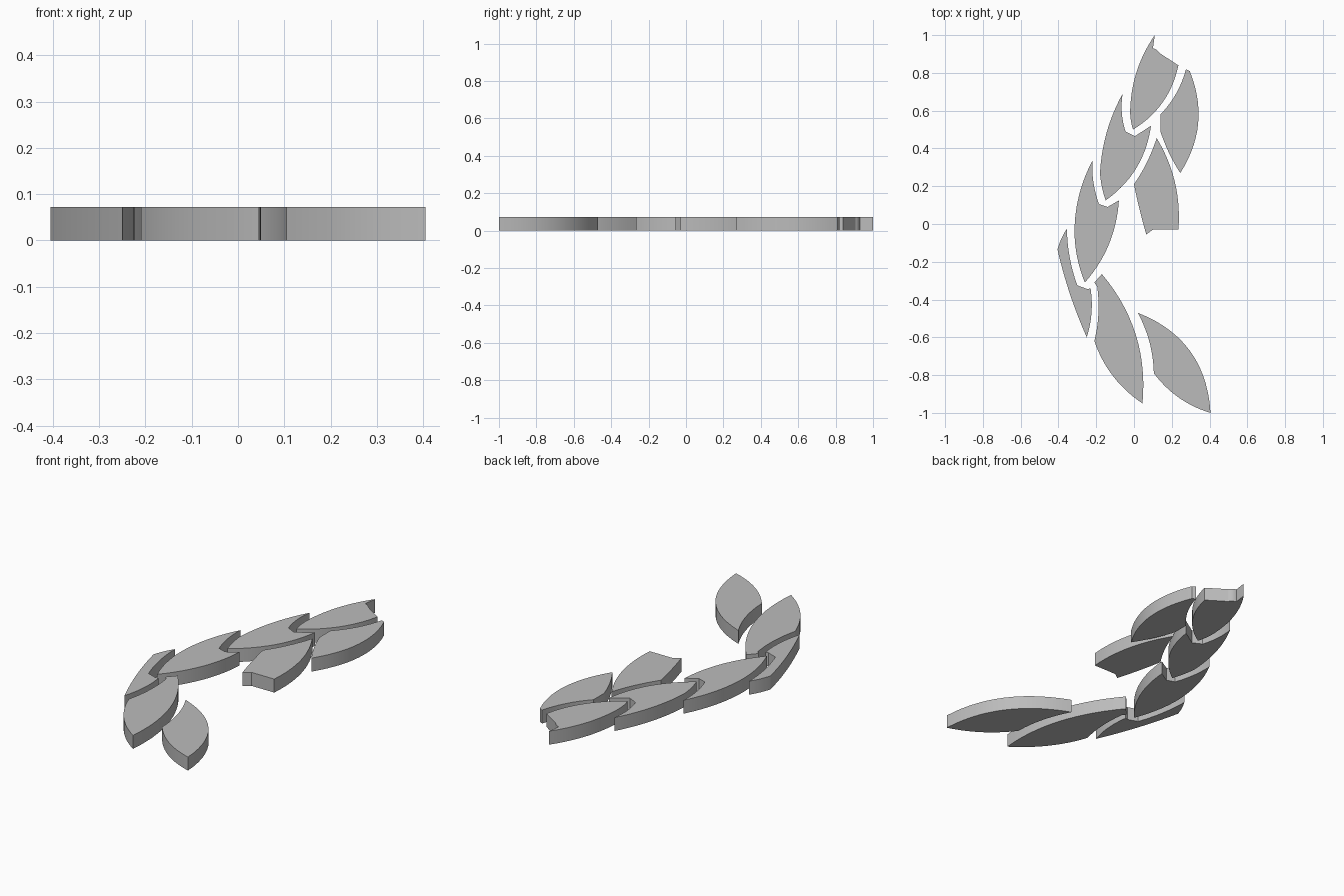
import bpy
import bmesh
from mathutils import Vector

THICKNESS = 0.072
STEPS = 14

cube = bpy.data.objects.get("Cube")
if cube:
    bpy.data.objects.remove(cube, do_unlink=True)

# Single plain grey
grey = bpy.data.materials.new("light grey")
grey.use_nodes = True
colour = (0.5, 0.5, 0.5, 1)
grey.diffuse_color = colour
grey.node_tree.nodes["Principled BSDF"].inputs["Base Color"].default_value = colour


def outline(corners):
    """Join corners (x, y, bulge) counter-clockwise; bulge swells the edge that follows."""
    points = []
    for i, (x, y, bulge) in enumerate(corners):
        start = Vector((x, y))
        end = Vector(corners[(i + 1) % len(corners)][:2])
        along = end - start
        outward = Vector((along.y, -along.x)).normalized()
        steps = STEPS if bulge else 1
        for k in range(steps):
            t = k / steps
            points.append(start + along * t + outward * (4 * bulge * t * (1 - t)))
    return points


def leaf(name, *corners):
    """Extrude a leaf outline into a flat plate standing on the ground."""
    bm = bmesh.new()
    base = bm.faces.new([bm.verts.new((p.x, p.y, 0)) for p in outline(corners)])
    top = bmesh.ops.extrude_face_region(bm, geom=[base], use_keep_orig=True)["geom"]
    raised = [v for v in top if isinstance(v, bmesh.types.BMVert)]
    bmesh.ops.translate(bm, verts=raised, vec=(0, 0, THICKNESS))
    bmesh.ops.recalc_face_normals(bm, faces=bm.faces)
    mesh = bpy.data.meshes.new(name)
    bm.to_mesh(mesh)
    bm.free()
    mesh.materials.append(grey)
    obj = bpy.data.objects.new(name, mesh)
    bpy.context.collection.objects.link(obj)
    bpy.ops.object.select_all(action="DESELECT")
    obj.select_set(True)
    bpy.context.view_layer.objects.active = obj
    bpy.ops.object.shade_smooth_by_angle(angle=0.4)


# Outer row, from the back tip forwards
leaf("back_tip_leaf", (.11, 1, .03), (-.02, .61, .005), (-.005, .5, .045),
     (.235, .84, 0), (.135, .905, .005), (.1, .93, 0))
leaf("upper_outer_leaf", (-.06, .69, .025), (-.18, .27, .005), (-.15, .125, .05),
     (.09, .52, 0), (.005, .465, 0), (-.045, .49, -.012))
leaf("middle_outer_leaf", (-.22, .335, .025), (-.315, -.05, .012), (-.26, -.31, .04),
     (-.08, .125, 0), (-.14, .09, 0), (-.185, .105, -.012))
leaf("narrow_outer_leaf", (-.355, -.025, .005), (-.405, -.135, .012), (-.25, -.6, .015),
     (-.23, -.34, 0), (-.245, -.345, 0), (-.3, -.325, -.013))

# Inner row
leaf("upper_inner_leaf", (.275, .82, -.018), (.14, .58, 0), (.14, .49, .008),
     (.245, .27, .07), (.295, .81, 0))
leaf("middle_inner_leaf", (.12, .455, -.01), (0, .21, .003), (.065, -.055, 0),
     (.1, -.03, 0), (.235, -.03, .04))

# Front pair
leaf("front_outer_leaf", (-.17, -.265, 0), (-.21, -.31, 0), (-.195, -.33, -.014),
     (-.21, -.62, .035), (.045, -.95, .075))
leaf("front_inner_leaf", (.02, -.47, -.02), (.105, -.79, .03), (.405, -1, .105))
